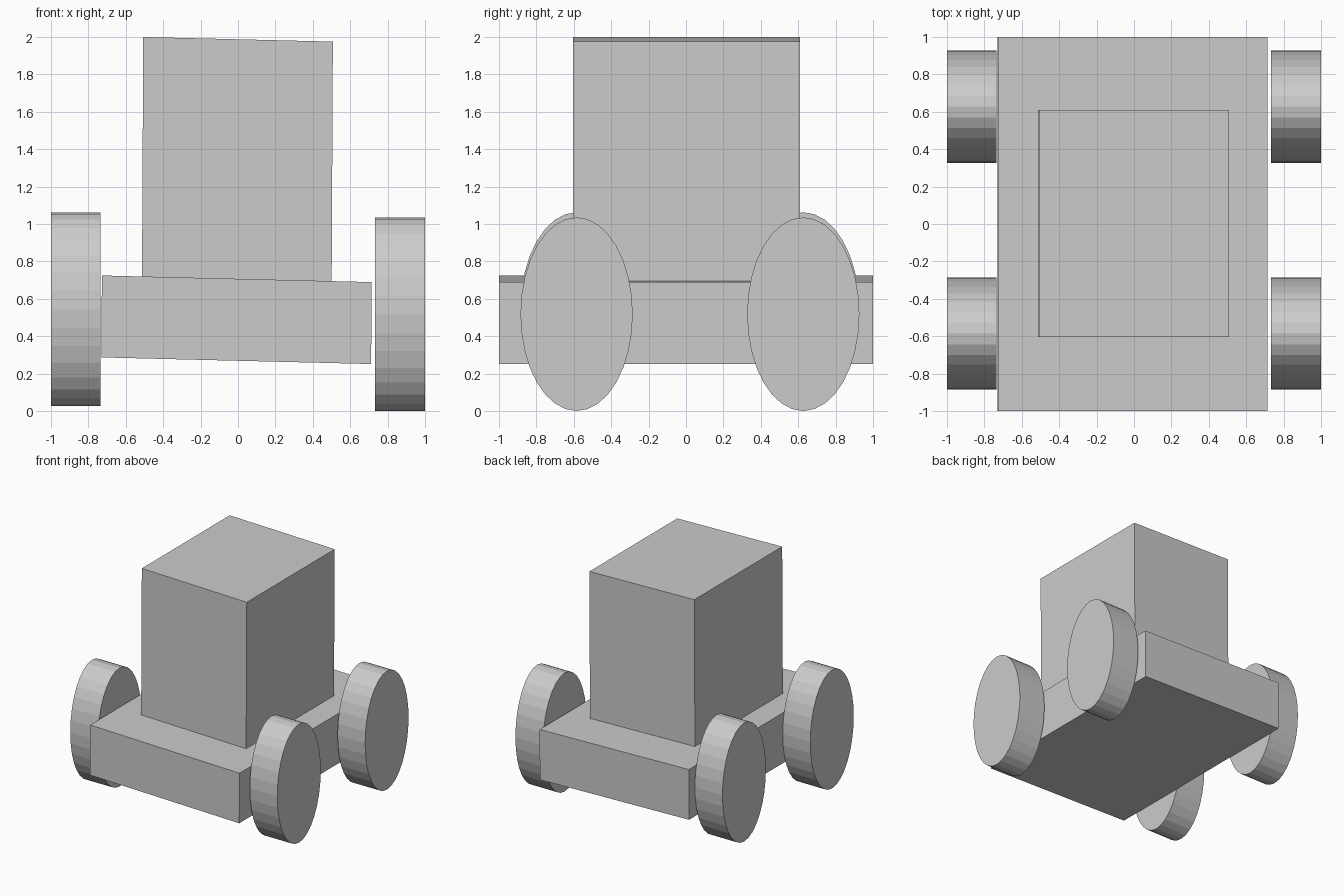
import bpy, bmesh
from mathutils import Matrix

if "Cube" in bpy.data.objects:
    bpy.data.objects.remove(bpy.data.objects["Cube"])

TILT = -0.0245  # body and cabin dip slightly toward +x
LEAN = 0.005


def finish(name, bm, matrix):
    bm.transform(matrix)
    bmesh.ops.recalc_face_normals(bm, faces=bm.faces)
    mesh = bpy.data.meshes.new(name)
    bm.to_mesh(mesh)
    bm.free()
    bpy.context.collection.objects.link(bpy.data.objects.new(name, mesh))


def tilted_box(name, center, size):
    bm = bmesh.new()
    bmesh.ops.create_cube(bm, size=1)
    shear = Matrix(((1, 0, LEAN, 0), (0, 1, 0, 0), (TILT, 0, 1, 0), (0, 0, 0, 1)))
    finish(name, bm, Matrix.Translation(center) @ shear @ Matrix.Diagonal((*size, 1)))


def wheel(name, center, size):
    bm = bmesh.new()
    bmesh.ops.create_cone(bm, cap_ends=True, segments=32, radius1=0.5, radius2=0.5, depth=1)
    finish(name, bm, Matrix.Translation(center) @ Matrix.Diagonal((*size, 1))
           @ Matrix.Rotation(1.5707963, 4, 'Y'))


# Chassis and cabin
tilted_box("chassis", (-0.008, 0, 0.488), (1.442, 2.0, 0.438))
tilted_box("cabin", (-0.003, 0.003, 1.347), (1.014, 1.213, 1.281))

# Oval wheels, left pair sitting slightly higher
for side, x, z in (("left", -0.868, 0.545), ("right", 0.866, 0.518)):
    for end, y in (("front", -0.585), ("rear", 0.627)):
        wheel(f"{end}_{side}_wheel", (x, y, z), (0.266, 0.6, 1.035))
